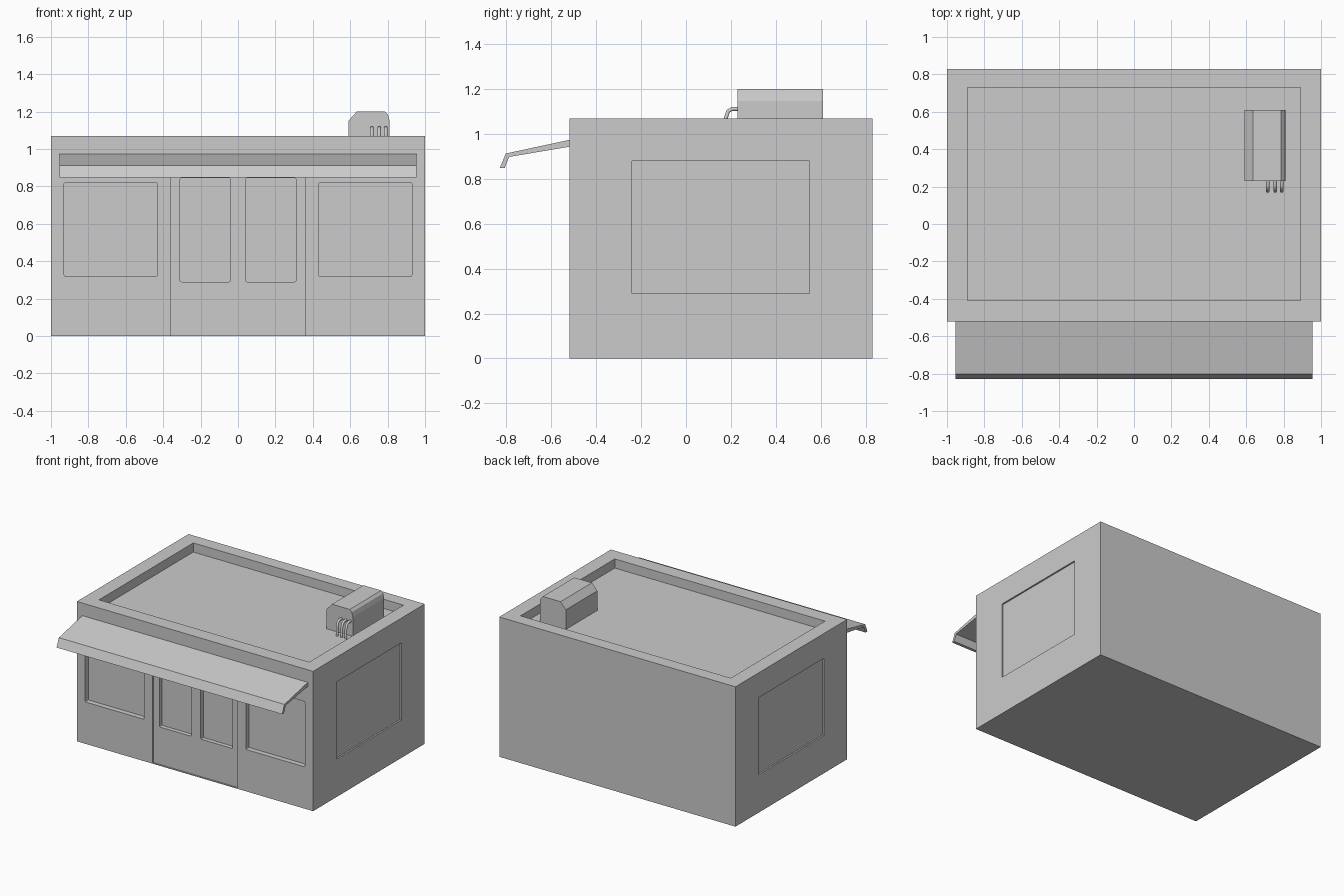
import bpy, bmesh
from mathutils import Vector

if "Cube" in bpy.data.objects:
    bpy.data.objects.remove(bpy.data.objects["Cube"])


def box(name, x, y, z):
    """Axis-aligned box from (min, max) pairs."""
    c = [(a + b) / 2 for a, b in (x, y, z)]
    s = [b - a for a, b in (x, y, z)]
    bm = bmesh.new()
    bmesh.ops.create_cube(bm, size=1)
    bmesh.ops.scale(bm, vec=s, verts=bm.verts)
    bmesh.ops.translate(bm, vec=c, verts=bm.verts)
    return finish(name, bm)


def finish(name, bm):
    bmesh.ops.recalc_face_normals(bm, faces=bm.faces)
    me = bpy.data.meshes.new(name)
    bm.to_mesh(me)
    bm.free()
    ob = bpy.data.objects.new(name, me)
    bpy.context.collection.objects.link(ob)
    return ob


def extrude(name, points, offset):
    """Prism made by sweeping a closed outline along offset."""
    bm = bmesh.new()
    face = bm.faces.new([bm.verts.new(p) for p in points])
    res = bmesh.ops.extrude_face_region(bm, geom=[face], use_keep_orig=True)
    moved = [v for v in res["geom"] if isinstance(v, bmesh.types.BMVert)]
    bmesh.ops.translate(bm, vec=offset, verts=moved)
    return finish(name, bm)


def cut(target, x, y, z, corner=0.0):
    """Carve a box-shaped recess, optionally with eased corners seen from the front."""
    cutter = box("cutter", x, y, z)
    if corner:
        bm = bmesh.new()
        bm.from_mesh(cutter.data)
        edges = [e for e in bm.edges
                 if abs((e.verts[0].co - e.verts[1].co).y) > 1e-4]
        bmesh.ops.bevel(bm, geom=edges, offset=corner, segments=2,
                        profile=0.5, affect='EDGES')
        bm.to_mesh(cutter.data)
        bm.free()
    mod = target.modifiers.new("recess", 'BOOLEAN')
    mod.operation = 'DIFFERENCE'
    mod.solver = 'EXACT'
    mod.object = cutter
    bpy.context.view_layer.objects.active = target
    bpy.ops.object.modifier_apply(modifier=mod.name)
    bpy.data.objects.remove(cutter)


FRONT, BACK, TOP, ROOF = -0.52, 0.83, 1.07, 1.0

# Shop body with sunken roof
body = box("shop_body", (-1, 1), (FRONT, BACK), (0, TOP))
cut(body, (-0.89, 0.89), (-0.41, 0.73), (ROOF, TOP + 0.1))

# Double door panel, slightly recessed
cut(body, (-0.36, 0.36), (FRONT - 0.1, FRONT + 0.012), (0.004, 0.91))

for s in (-1, 1):
    span = lambda a, b: tuple(sorted((s * a, s * b)))
    # Shop windows, door panes and side windows
    cut(body, span(0.43, 0.93), (FRONT - 0.1, FRONT + 0.04), (0.32, 0.82), 0.008)
    cut(body, span(0.04, 0.31), (FRONT - 0.1, FRONT + 0.045), (0.29, 0.845), 0.008)
    cut(body, span(0.988, 1.1), (-0.24, 0.55), (0.29, 0.88))

# Awning over the shop front
awning = [(FRONT + 0.01, 0.976), (-0.803, 0.913), (-0.83, 0.848),
          (-0.808, 0.848), (-0.788, 0.898), (FRONT + 0.01, 0.945)]
extrude("awning", [(-0.955, y, z) for y, z in awning], Vector((1.91, 0, 0)))

# Rooftop air unit
unit = [(0.59, ROOF - 0.01), (0.59, 1.15), (0.635, 1.2), (0.785, 1.2),
        (0.802, 1.183), (0.811, 1.148), (0.811, ROOF - 0.01)]
extrude("roof_air_unit", [(x, 0.23, z) for x, z in unit], Vector((0, 0.38, 0)))

# Pipes bending from the unit down to the roof
pipe_path = [(0.24, 1.112), (0.205, 1.112), (0.188, 1.102), (0.177, 1.07), (0.177, ROOF - 0.01)]
for i, x in enumerate((0.715, 0.755, 0.79)):
    cu = bpy.data.curves.new(f"roof_pipe_{i + 1}", 'CURVE')
    cu.dimensions = '3D'
    cu.bevel_depth = 0.01
    cu.bevel_resolution = 1
    cu.use_fill_caps = True
    sp = cu.splines.new('POLY')
    sp.points.add(len(pipe_path) - 1)
    for p, (y, z) in zip(sp.points, pipe_path):
        p.co = (x, y, z, 1)
    bpy.context.collection.objects.link(bpy.data.objects.new(cu.name, cu))
